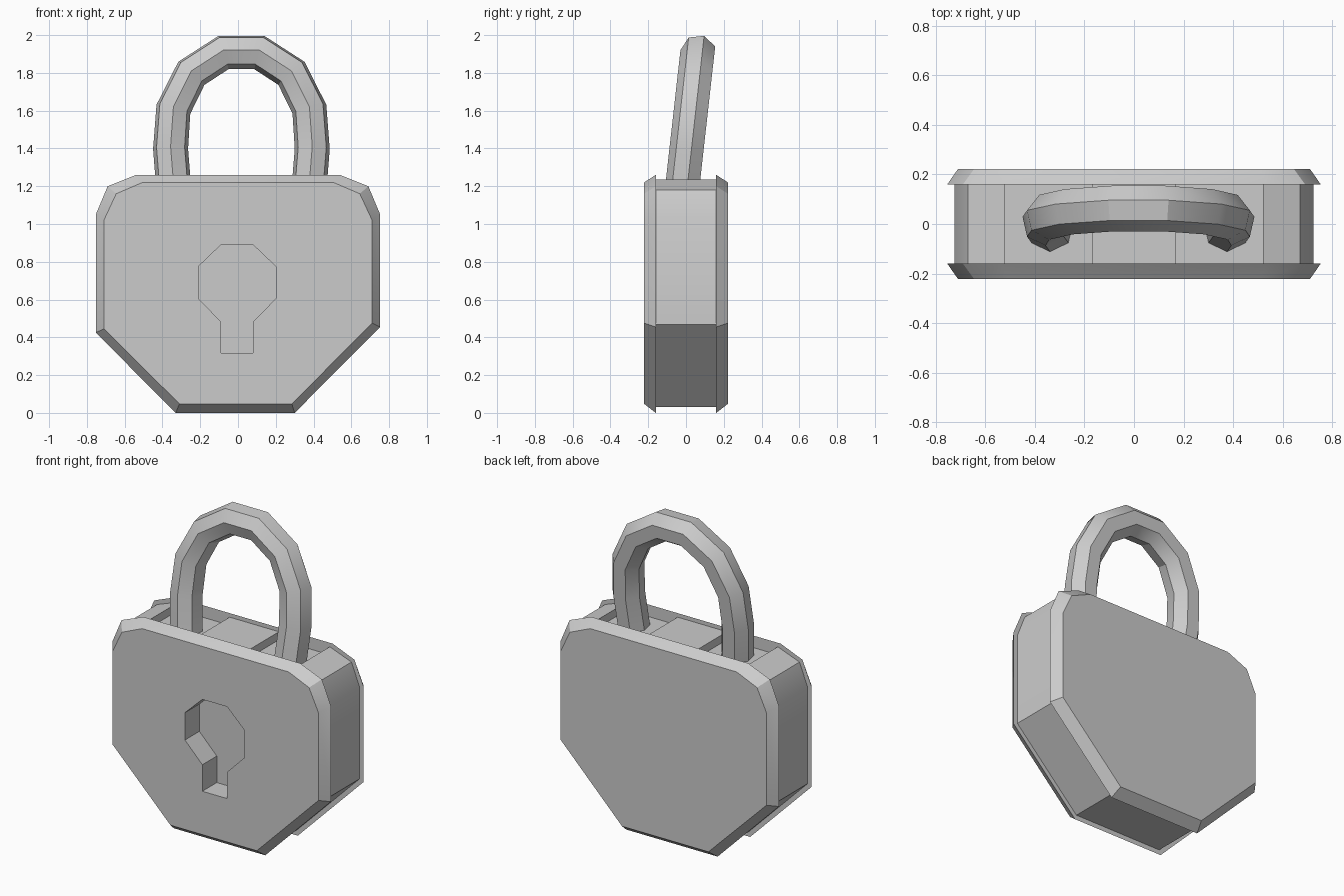
import bpy, bmesh, math
from mathutils import Vector

if "Cube" in bpy.data.objects:
    bpy.data.objects.remove(bpy.data.objects["Cube"])


def finish(name, bm):
    bmesh.ops.recalc_face_normals(bm, faces=bm.faces)
    mesh = bpy.data.meshes.new(name)
    bm.to_mesh(mesh)
    bm.free()
    ob = bpy.data.objects.new(name, mesh)
    bpy.context.collection.objects.link(ob)
    return ob


def skin(name, rings):
    """Join equal-sized rings of points into a closed solid."""
    bm = bmesh.new()
    loops = [[bm.verts.new(p) for p in ring] for ring in rings]
    n = len(loops[0])
    for a, b in zip(loops, loops[1:]):
        for i in range(n):
            j = (i + 1) % n
            bm.faces.new((a[i], a[j], b[j], b[i]))
    bm.faces.new(loops[0])
    bm.faces.new(loops[-1])
    return finish(name, bm)


def at_y(profile, y):
    return [(x, y, z) for x, z in profile]


# Face plates: wide rim towards the core, smaller outer face
rim = [(-.54, 1.26), (.54, 1.26), (.69, 1.20), (.753, 1.05), (.753, .455),
       (.30, 0), (-.33, 0), (-.753, .425), (-.753, 1.05), (-.69, 1.20)]
face = [(-.505, 1.22), (.505, 1.22), (.645, 1.16), (.71, 1.02), (.71, .475),
        (.285, .048), (-.31, .048), (-.71, .445), (-.71, 1.02), (-.645, 1.16)]
front_plate = skin("front_plate", [at_y(face, -.222), at_y(rim, -.16)])
back_plate = skin("back_plate", [at_y(rim, .16), at_y(face, .222)])

# Core, with two shallow pockets in the top for the shackle legs
core_outline = [(-.52, 1.235), (-.52, 1.185), (-.17, 1.185), (-.17, 1.235),
                (.17, 1.235), (.17, 1.185), (.52, 1.185), (.52, 1.235),
                (.67, 1.18), (.725, 1.04), (.725, .467), (.29, .03),
                (-.32, .03), (-.725, .437), (-.725, 1.04), (-.67, 1.18)]
core = skin("lock_core", [at_y(core_outline, -.16), at_y(core_outline, .16)])

# Keyhole cut through the front plate into the core
keyhole = [(-.09, .89), (.08, .89), (.20, .775), (.20, .605), (.08, .483),
           (.08, .318), (-.09, .318), (-.09, .483), (-.21, .605), (-.21, .775)]
cutter = skin("keyhole_cutter", [at_y(keyhole, -.3), at_y(keyhole, -.08)])
cutter.hide_render = True
for ob in (front_plate, core):
    mod = ob.modifiers.new("keyhole", 'BOOLEAN')
    mod.operation, mod.solver, mod.object = 'DIFFERENCE', 'EXACT', cutter
    bpy.context.view_layer.objects.active = ob
    bpy.ops.object.modifier_apply(modifier=mod.name)
bpy.data.objects.remove(cutter)

# Shackle: seven-sided tube swept along a backward-leaning arch
half = [(.355, 1.15), (.375, 1.40), (.36, 1.61), (.265, 1.80), (.095, 1.91)]
arch = [(-x, z) for x, z in half] + [(x, z) for x, z in reversed(half)]
lean = .112
path = [Vector((x + .018, -.01 + (z - 1.24) * lean, z)) for x, z in arch]
normal = Vector((0, 1, -lean)).normalized()
rings = []
for i, c in enumerate(path):
    steps = [(path[k + 1] - path[k]).normalized()
             for k in (i - 1, i) if 0 <= k < len(path) - 1]
    tangent = sum(steps, Vector()).normalized()
    outward = tangent.cross(normal).normalized()
    angles = [math.pi + k * math.tau / 7 for k in range(7)]
    rings.append([c + .095 * (math.cos(a) * normal + math.sin(a) * outward)
                  for a in angles])
shackle = skin("shackle", rings)

# Smooth the gentle bends, keep the crisp edges
bpy.ops.object.select_all(action='DESELECT')
for ob in (front_plate, back_plate, core, shackle):
    ob.select_set(True)
bpy.context.view_layer.objects.active = core
bpy.ops.object.shade_smooth_by_angle(angle=math.radians(30))
